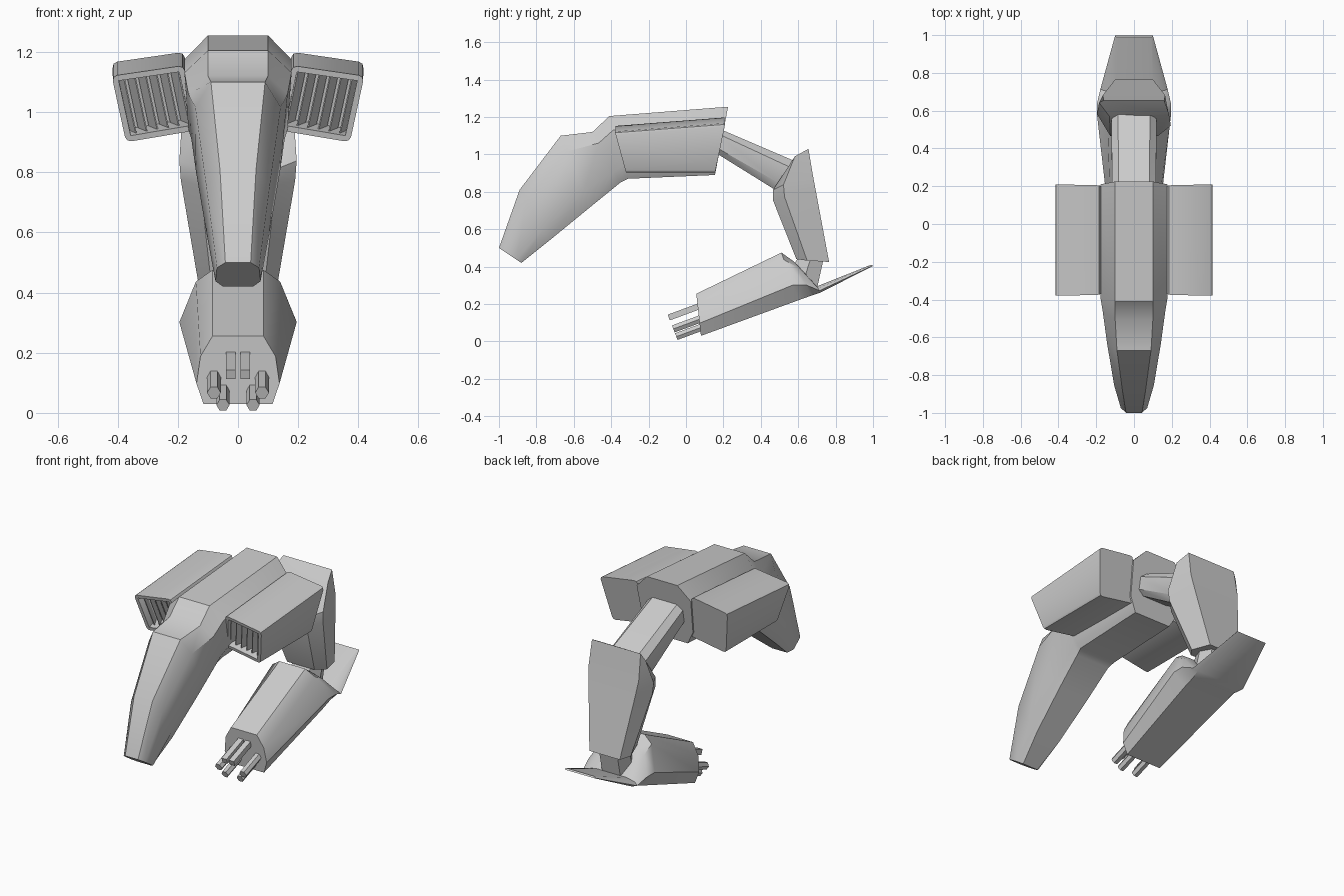
import bpy, bmesh, math
from mathutils import Vector, Matrix

if "Cube" in bpy.data.objects:
    bpy.data.objects.remove(bpy.data.objects["Cube"])


def finish(bm, name, angle=38):
    bmesh.ops.recalc_face_normals(bm, faces=bm.faces)
    me = bpy.data.meshes.new(name)
    bm.to_mesh(me)
    bm.free()
    ob = bpy.data.objects.new(name, me)
    bpy.context.collection.objects.link(ob)
    bpy.ops.object.select_all(action='DESELECT')
    ob.select_set(True)
    bpy.context.view_layer.objects.active = ob
    bpy.ops.object.shade_smooth_by_angle(angle=math.radians(angle))
    return ob


def mirror(ob):
    ob.modifiers.new("mirror", 'MIRROR').use_axis[0] = True


def loft(name, sections, skew=0):
    """Section: top (y,z), bottom (y,z), then (fraction, half width) pairs."""
    bm = bmesh.new()
    rings = []
    for top, bot, prof in sections:
        half = []
        for t, w in prof:
            half.append((w, top[0] + (bot[0] - top[0]) * t, top[1] + (bot[1] - top[1]) * t, t))
        ring = []
        for s, pts in ((1, half), (-1, half[::-1])):
            for x, y, z, t in pts:
                d = -s * skew if 0 < t < 1 else 0
                ring.append(bm.verts.new((s * x, y + d, z)))
        rings.append(ring)
    n = len(rings[0])
    for a, b in zip(rings, rings[1:]):
        for i in range(n):
            j = (i + 1) % n
            bm.faces.new((a[i], a[j], b[j], b[i]))
    bm.faces.new(rings[0])
    bm.faces.new(rings[-1])
    return finish(bm, name)


def prof(a, b, c, d, t1=.22, t2=.78):
    return [(0, a), (t1, b), (t2, c), (1, d)]


def hexa(a, b, c, t=.5):
    return [(0, a), (t, b), (1, c)]


# Central hull running forward into the drooping snout
loft("hull_and_snout", [
    ((.225, 1.255), (.155, .89), prof(.10, .178, .165, .12)),
    ((-.41, 1.205), (-.31, .87), prof(.10, .178, .165, .12)),
    ((-.50, 1.12), (-.35, .85), prof(.10, .165, .155, .11)),
    ((-.67, 1.10), (-.51, .72), prof(.09, .142, .14, .10)),
    ((-.89, .81), (-.73, .54), prof(.06, .105, .105, .08)),
    ((-1.0, .50), (-.88, .42), prof(.042, .07, .075, .05)),
])

# Side pods with a recessed front intake
bm = bmesh.new()
front = [(.18, -.375, 1.155), (.42, -.38, 1.12), (.372, -.32, .90), (.135, -.32, .94)]
back = [(.18, .205, 1.20), (.42, .21, 1.165), (.372, .155, .90), (.135, .155, .94)]
f = [bm.verts.new(p) for p in front]
b = [bm.verts.new(p) for p in back]
bm.faces.new(f)
bm.faces.new(b[::-1])
for i in range(4):
    j = (i + 1) % 4
    bm.faces.new((f[i], b[i], b[j], f[j]))
bmesh.ops.recalc_face_normals(bm, faces=bm.faces)
long_edges = [e for e in bm.edges if abs(e.verts[0].co.y - e.verts[1].co.y) > .3]
bmesh.ops.bevel(bm, geom=long_edges, offset=.018, segments=2, profile=.5, affect='EDGES')
bm.normal_update()
face = min(bm.faces, key=lambda q: q.normal.y)
bmesh.ops.inset_region(bm, faces=[face], thickness=.02)
bmesh.ops.inset_region(bm, faces=[face], thickness=.001, depth=-.09)
mirror(finish(bm, "side_pod"))

# Slanted intake slats
bm = bmesh.new()
P = [Vector(p) for p in front]
for k in range(6):
    u = .12 + k * .15
    top, low = P[0].lerp(P[1], u), P[3].lerp(P[2], u)
    top, low = top.lerp(low, .08), low.lerp(top, .08)
    vs = []
    for base in (top, low):
        for dx, dy in ((0, .025), (.004, .025), (.029, .085), (.025, .085)):
            vs.append(bm.verts.new(base + Vector((dx - .01, dy, 0))))
    bm.faces.new(vs[:4])
    bm.faces.new(vs[4:])
    for i in range(4):
        j = (i + 1) % 4
        bm.faces.new((vs[i], vs[j], vs[4 + j], vs[4 + i]))
mirror(finish(bm, "intake_slats"))

# Arm leaving the rear of the hull
loft("upper_arm", [
    ((.16, 1.145), (.14, 1.02), prof(.08, .115, .115, .08)),
    ((.58, .965), (.47, .815), prof(.085, .12, .12, .09)),
    ((.64, .93), (.54, .78), prof(.08, .11, .11, .08)),
])

# Forearm shell
loft("forearm", [
    ((.655, 1.03), (.57, .95), hexa(.16, .185, .13)),
    ((.68, .88), (.465, .81), hexa(.165, .195, .125, .6)),
    ((.695, .80), (.465, .755), hexa(.155, .19, .125, .6)),
    ((.765, .425), (.59, .44), hexa(.10, .132, .09, .5)),
], skew=.03)

# Wrist joint
loft("wrist", [
    ((.735, .44), (.60, .45), hexa(.06, .09, .06)),
    ((.70, .28), (.56, .38), hexa(.06, .09, .06)),
])

# Weapon housing with flat tail blade
loft("weapon_housing", [
    ((.055, .255), (.08, .03), prof(.085, .125, .138, .115, .3, .7)),
    ((.51, .475), (.60, .22), prof(.085, .14, .195, .14, .15, .68)),
    ((.58, .425), (.67, .245), prof(.085, .14, .195, .14, .15, .68)),
    ((.70, .295), (.72, .262), prof(.10, .16, .178, .15, .3, .7)),
    ((.99, .41), (1.0, .404), prof(.09, .098, .10, .095)),
])

# Barrels: two square upper ones and four six-sided lower ones
axis = Vector((0, -1, -.37)).normalized()
rot = Matrix.Rotation(math.radians(90) + math.atan(.37), 4, 'X')


def barrel(name, x, y, z, radius, sides, length=.19):
    bm = bmesh.new()
    bmesh.ops.create_cone(bm, cap_ends=True, segments=sides, radius1=radius, radius2=radius, depth=length)
    bmesh.ops.rotate(bm, verts=bm.verts, matrix=Matrix.Rotation(math.pi / sides, 3, 'Z'))
    centre = Vector((x, y, z)) - axis * (length / 2)
    bmesh.ops.transform(bm, matrix=Matrix.Translation(centre) @ rot, verts=bm.verts)
    mirror(finish(bm, name, 25))


barrel("upper_barrel", .024, -.092, .128, .023, 4)
barrel("outer_lower_barrel", .08, -.068, .067, .023, 6)
barrel("inner_lower_barrel", .05, -.052, .026, .022, 6, .16)
